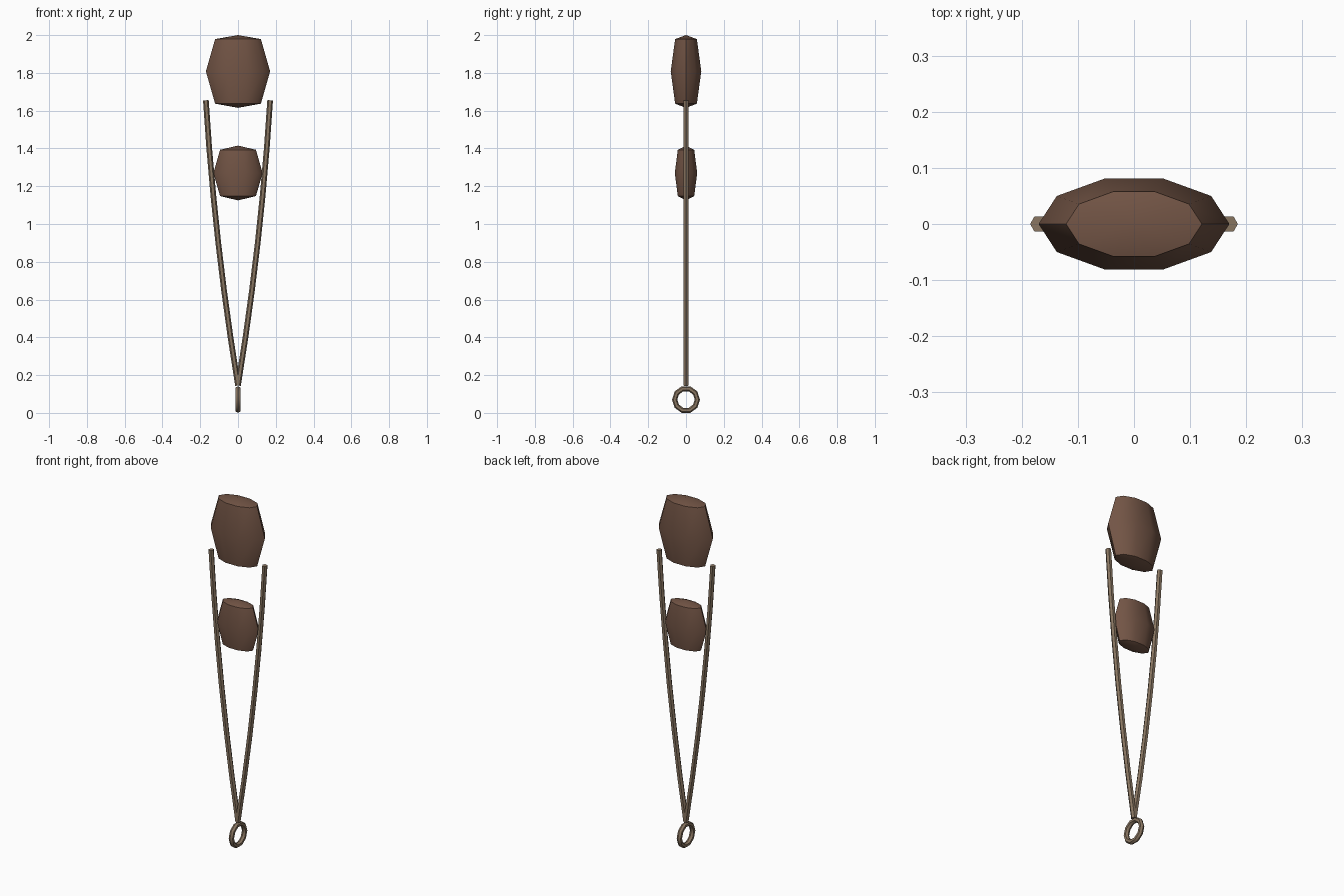
import bpy, bmesh, math
from mathutils import Vector

if "Cube" in bpy.data.objects:
    bpy.data.objects.remove(bpy.data.objects["Cube"])


def material(name, rgb):
    m = bpy.data.materials.new(name)
    m.diffuse_color = (*rgb, 1)
    m.use_nodes = True
    m.node_tree.nodes["Principled BSDF"].inputs["Base Color"].default_value = m.diffuse_color
    return m


leather = material("brown_leather", (0.17, 0.09, 0.06))
cord = material("tan_cord", (0.25, 0.18, 0.12))


def finish(bm, name, mat):
    bmesh.ops.recalc_face_normals(bm, faces=bm.faces)
    me = bpy.data.meshes.new(name)
    bm.to_mesh(me)
    bm.free()
    me.materials.append(mat)
    ob = bpy.data.objects.new(name, me)
    bpy.context.collection.objects.link(ob)
    bpy.ops.object.select_all(action='DESELECT')
    bpy.context.view_layer.objects.active = ob
    ob.select_set(True)
    bpy.ops.object.shade_smooth_by_angle(angle=math.radians(40))
    return ob


def bridge(bm, a, b):
    n = len(a)
    for i in range(n):
        bm.faces.new((a[i], a[(i + 1) % n], b[(i + 1) % n], b[i]))


# Flattened barrel with shallow conical ends: profile of (half width, z)
def barrel(name, profile, low, high, depth_ratio, sides=10):
    bm = bmesh.new()
    rings = []
    for r, z in profile:
        angles = [math.tau * i / sides for i in range(sides)]
        rings.append([bm.verts.new((r * math.cos(a), r * depth_ratio * math.sin(a), z))
                      for a in angles])
    for a, b in zip(rings, rings[1:]):
        bridge(bm, a, b)
    for ring, z in ((rings[0], low), (rings[-1], high)):
        tip = bm.verts.new((0, 0, z))
        for i in range(sides):
            bm.faces.new((ring[i], ring[(i + 1) % sides], tip))
    return finish(bm, name, leather)


barrel("upper_pad", [(0.121, 1.637), (0.17, 1.808), (0.121, 1.979)], 1.615, 2.0, 0.5)
barrel("lower_pad", [(0.095, 1.148), (0.13, 1.27), (0.095, 1.393)], 1.125, 1.415, 0.48)


# Bowed hexagonal cords, one per side
def strand(name, side, steps=6, radius=0.015):
    bm = bmesh.new()
    rings = []
    for k in range(steps + 1):
        t = 1.51 * k / steps
        centre = Vector((side * (0.164 * t - 0.034 * t * t), 0, 0.145 + t))
        across = Vector((1, 0, -side * (0.164 - 0.068 * t))).normalized()
        rings.append([bm.verts.new(centre + radius * (across * math.cos(a)
                                   + Vector((0, 1, 0)) * math.sin(a)))
                      for a in [math.tau * i / 6 for i in range(6)]])
    for a, b in zip(rings, rings[1:]):
        bridge(bm, a, b)
    bm.faces.new(rings[0])
    bm.faces.new(rings[-1])
    return finish(bm, name, cord)


strand("left_cord", -1)
strand("right_cord", 1)

# Ring loop at the bottom, lying in the yz plane
bm = bmesh.new()
rings = []
for i in range(10):
    u = math.tau * i / 10
    ring = []
    for j in range(6):
        v = math.tau * j / 6
        r = 0.06 + 0.014 * math.cos(v)
        ring.append(bm.verts.new((0.014 * math.sin(v), r * math.cos(u), 0.0705 + r * math.sin(u))))
    rings.append(ring)
for i in range(10):
    bridge(bm, rings[i], rings[(i + 1) % 10])
finish(bm, "ring_loop", cord)
